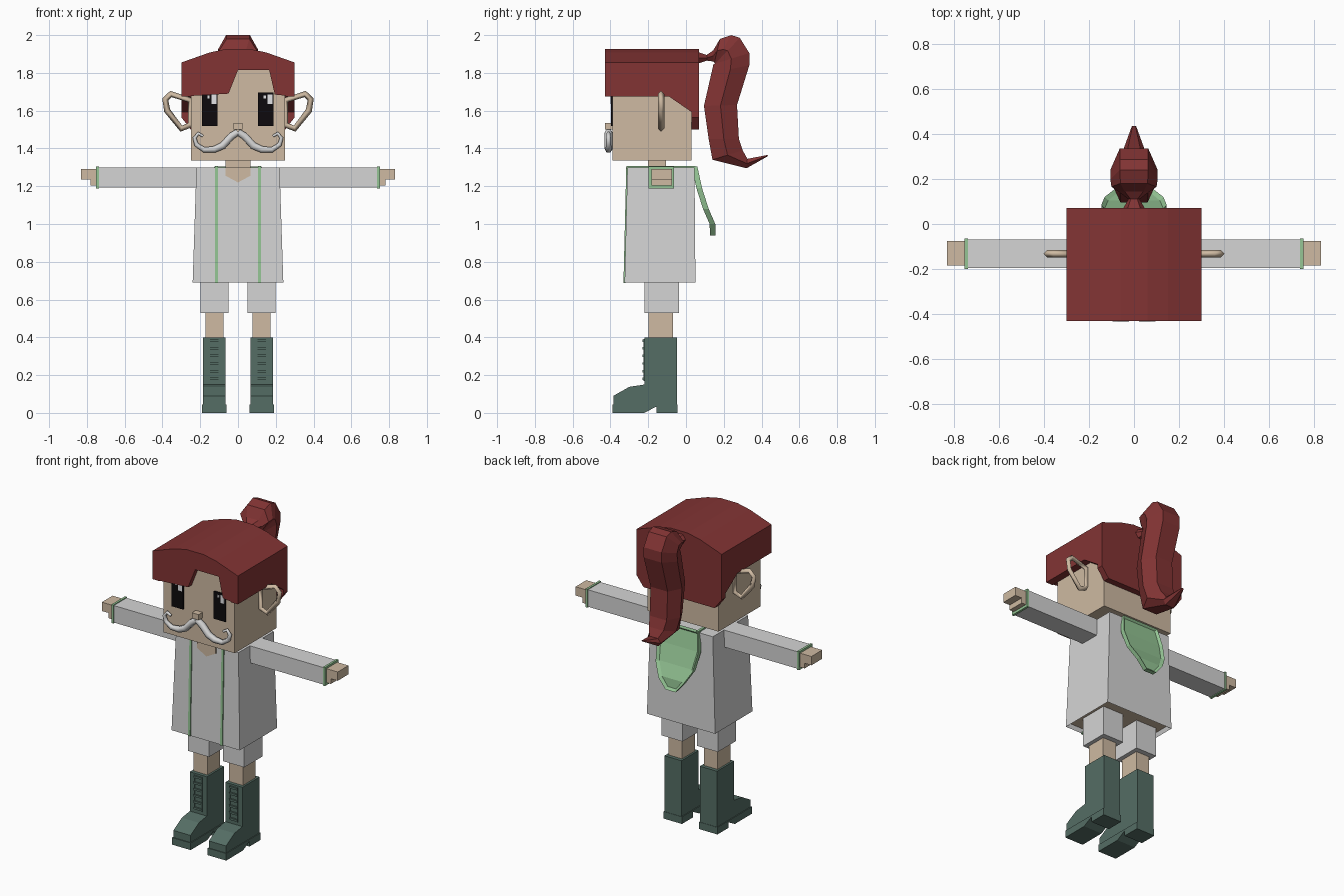
import bpy, bmesh

cube = bpy.data.objects.get("Cube")
if cube:
    bpy.data.objects.remove(cube, do_unlink=True)


def material(name, rgb):
    m = bpy.data.materials.new(name)
    m.use_nodes = True
    m.diffuse_color = (*rgb, 1)
    m.node_tree.nodes["Principled BSDF"].inputs["Base Color"].default_value = (*rgb, 1)
    return m


SKIN = material("skin", (0.62, 0.49, 0.36))
HAIR = material("red hair", (0.225, 0.034, 0.034))
COAT = material("light grey cloth", (0.66, 0.66, 0.66))
TRIM = material("soft green", (0.30, 0.56, 0.30))
BOOT = material("dark green leather", (0.09, 0.155, 0.13))
BLACK = material("black", (0.004, 0.003, 0.004))
WHITE = material("white", (0.85, 0.85, 0.87))


def finish(obj, mat, mirror):
    bpy.context.collection.objects.link(obj)
    obj.data.materials.append(mat)
    if mirror:
        obj.modifiers.new("Mirror", 'MIRROR')
    return obj


def loft(name, rings, mat, mirror=False, edit=None):
    """Skin a list of equal-length point rings and cap both ends."""
    bm = bmesh.new()
    rows = [[bm.verts.new(p) for p in ring] for ring in rings]
    n = len(rows[0])
    for a, b in zip(rows, rows[1:]):
        for i in range(n):
            j = (i + 1) % n
            bm.faces.new((a[i], a[j], b[j], b[i]))
    bm.faces.new(rows[0])
    bm.faces.new(rows[-1])
    bmesh.ops.recalc_face_normals(bm, faces=bm.faces)
    if edit:
        edit(bm)
    mesh = bpy.data.meshes.new(name)
    bm.to_mesh(mesh)
    bm.free()
    return finish(bpy.data.objects.new(name, mesh), mat, mirror)


def prism(name, pts, axis, a, b, mat, mirror=False):
    """Extrude a 2D outline along x (points are y,z) or y (points are x,z)."""
    put = {'X': lambda p, d: (d, p[0], p[1]), 'Y': lambda p, d: (p[0], d, p[1])}[axis]
    return loft(name, [[put(p, d) for p in pts] for d in (a, b)], mat, mirror)


def box(name, x, y, z, mat, mirror=False):
    pts = [(x[0], z[0]), (x[1], z[0]), (x[1], z[1]), (x[0], z[1])]
    return prism(name, pts, 'Y', y[0], y[1], mat, mirror)


def tube(name, pts, y, depth, mat, closed=False, sides=0):
    """Mirrored bevelled path in the x,z plane; third value is the radius."""
    cu = bpy.data.curves.new(name, 'CURVE')
    cu.dimensions = '3D'
    cu.bevel_depth = depth
    cu.bevel_resolution = sides
    cu.use_fill_caps = True
    sp = cu.splines.new('POLY')
    sp.points.add(len(pts) - 1)
    sp.use_cyclic_u = closed
    for p, (x, z, r) in zip(sp.points, pts):
        p.co = (x, y, z, 1)
        p.radius = r
    return finish(bpy.data.objects.new(name, cu), mat, True)


# Head, nose, neck
box("head", (-.25, .25), (-.39, .03), (1.335, 1.83), SKIN)
box("nose", (-.024, .024), (-.43, -.39), (1.5, 1.535), SKIN)
box("neck", (-.065, .065), (-.2, -.105), (1.26, 1.34), SKIN)

# Eyes with highlights on the same side of each
for side, x in (("right", -.19), ("left", .107)):
    box(side + "_eye", (x, x + .082), (-.398, -.389), (1.52, 1.695), BLACK)
    box(side + "_eye_glint", (x + .05, x + .075), (-.401, -.397), (1.635, 1.685), WHITE)
    box(side + "_eye_spark", (x + .028, x + .04), (-.401, -.397), (1.665, 1.68), WHITE)

# Ear hoops and curled moustache
tube("ear_hoops", [(x, z, 1) for x, z in
     [(.25, 1.655), (.355, 1.688), (.385, 1.66), (.375, 1.6), (.3, 1.505), (.25, 1.525)]],
     -.132, .017, SKIN, closed=True)
tube("moustache", [(0, 1.487, 1), (.035, 1.465, 1.1), (.08, 1.415, 1.1), (.125, 1.395, 1),
     (.18, 1.393, .8), (.22, 1.42, .7), (.23, 1.455, .6), (.21, 1.48, .5), (.185, 1.465, .4)],
     -.41, .02, COAT, sides=1)

# Hair: arched cap, fringe with a notch, side and back panels
arch = [(.3, 1.855), (.15, 1.908), (.06, 1.927), (-.06, 1.927), (-.15, 1.908), (-.3, 1.855)]
prism("hair_cap", [(-.3, 1.815), (.3, 1.815)] + arch, 'Y', -.43, .07, HAIR)
prism("hair_fringe", [(-.3, 1.675), (-.05, 1.69), (0, 1.815), (.165, 1.815), (.195, 1.685),
                      (.3, 1.675), (.3, 1.83), (-.3, 1.83)], 'Y', -.43, -.395, HAIR)
prism("hair_sides", [(-.43, 1.675), (-.09, 1.675), (.07, 1.565), (.07, 1.83), (-.43, 1.83)],
      'X', .252, .3, HAIR, True)
prism("hair_back", [(-.3, 1.565), (-.25, 1.5), (.25, 1.5), (.3, 1.565), (.3, 1.83), (-.3, 1.83)],
      'Y', .03, .07, HAIR)

# Ponytail: six-sided sections from inner edge to outer edge
def section(iy, iz, oy, oz, w):
    my, mz = (iy + oy) / 2, (iz + oz) / 2
    h = w * .6
    return [(-h, iy, iz), (h, iy, iz), (w, my, mz), (h, oy, oz), (-h, oy, oz), (-w, my, mz)]

loft("ponytail", [section(*s) for s in [
    (.065, 1.85, .065, 1.91, .05), (.11, 1.865, .11, 1.895, .025),
    (.145, 1.86, .145, 1.92, .07), (.15, 1.855, .18, 1.98, .1),
    (.155, 1.85, .24, 2, .105), (.155, 1.85, .285, 1.985, .105),
    (.145, 1.845, .335, 1.905, .105), (.135, 1.8, .335, 1.84, .105),
    (.095, 1.625, .27, 1.63, .1), (.12, 1.45, .28, 1.45, .1),
    (.14, 1.34, .3, 1.39, .085), (.32, 1.295, .325, 1.345, .05),
    (.43, 1.357, .435, 1.366, .01)]], HAIR)

# Flared coat body with a recessed underside
def hollow_bottom(bm):
    bottom = min(bm.faces, key=lambda f: f.calc_center_median().z)
    bmesh.ops.inset_individual(bm, faces=[bottom], thickness=.015, depth=-.025)
    bottom.material_index = 1

def slab(w, y0, y1, z):
    return [(-w, y0, z), (w, y0, z), (w, y1, z), (-w, y1, z)]

coat = loft("coat", [slab(.24, -.325, .05, .69), slab(.22, -.31, .045, 1.3)], COAT,
            edit=hollow_bottom)
coat.data.materials.append(SKIN)
prism("open_collar", [(-.065, 1.3), (-.065, 1.255), (0, 1.22), (.065, 1.255), (.065, 1.3)],
      'Y', -.317, -.309, SKIN)
prism("coat_edging", [(.05, 1.308), (-.316, 1.308), (-.331, .688), (-.32, .688),
                      (-.305, 1.295), (.05, 1.295)], 'X', .105, .121, TRIM, True)

# Hanging hood: tapering panel with a raised rim
def rim(bm):
    back = [f for f in bm.faces if f.normal.y > .4 and f.normal.z > -.5]
    bmesh.ops.inset_region(bm, faces=back, thickness=.016, depth=0)
    bmesh.ops.translate(bm, vec=(0, -.014, 0), verts=list({v for f in back for v in f.verts}))

loft("hood", [[(-w, y - .03, z), (w, y - .03, z), (w, y, z), (-w, y, z)] for w, y, z in [
    (.125, .06, 1.305), (.145, .085, 1.19), (.13, .12, 1.08),
    (.085, .155, 1.0), (.035, .157, .94)]], TRIM, edit=rim)

# Arms, cuffs and hands
box("sleeves", (.2, .74), (-.195, -.068), (1.192, 1.3), COAT, True)
box("cuffs", (.737, .751), (-.199, -.064), (1.187, 1.305), TRIM, True)
box("hands", (.74, .83), (-.183, -.075), (1.236, 1.292), SKIN, True)
box("thumbs", (.74, .782), (-.183, -.075), (1.203, 1.237), SKIN, True)

# Shorts and legs
box("shorts", (.05, .198), (-.22, -.037), (.53, .72), COAT, True)
box("legs", (.077, .173), (-.198, -.07), (.38, .56), SKIN, True)

# Boots with stepped soles and laddered laces
prism("boots", [(-.385, .03), (-.385, .09), (-.3, .138), (-.22, .15), (-.22, .4),
                (-.047, .4), (-.047, .03)], 'X', .065, .185, BOOT, True)
prism("soles", [(-.39, 0), (-.22, 0), (-.155, .035), (-.155, 0), (-.045, 0),
                (-.045, .045), (-.39, .045)], 'X', .06, .19, BOOT, True)
for i in range(6):
    z = .175 + i * .04
    box("boot_lace_%d" % (i + 1), (.097, .153), (-.23, -.215), (z, z + .013), BOOT, True)
for x in (.095, .148):
    box("lace_rail", (x, x + .007), (-.226, -.215), (.17, .39), BOOT, True)
